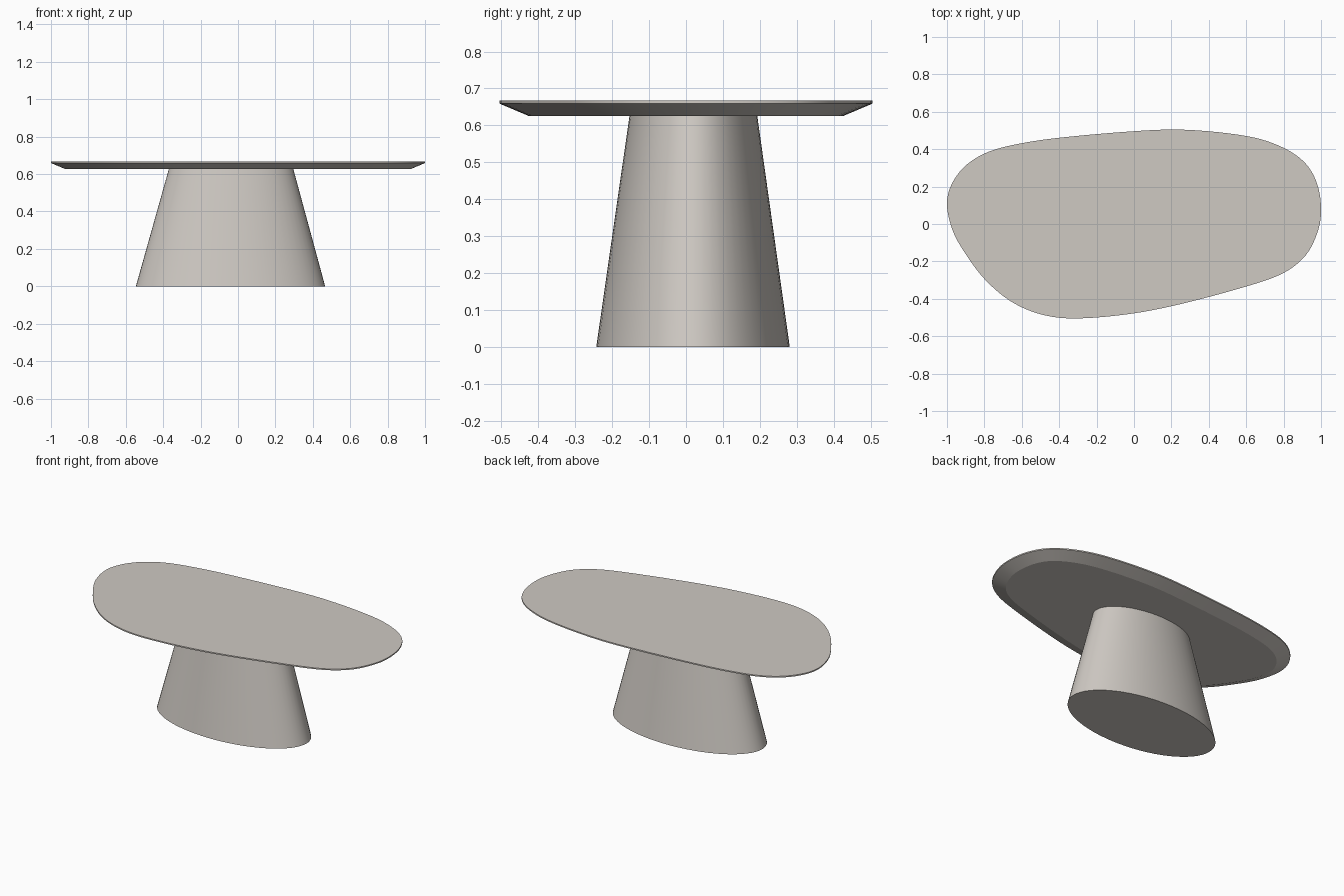
import bpy, bmesh, math
from mathutils import Vector

if "Cube" in bpy.data.objects:
    bpy.data.objects.remove(bpy.data.objects["Cube"])

stone = bpy.data.materials.new("warm_grey")
stone.diffuse_color = (0.62, 0.585, 0.545, 1)
stone.use_nodes = True
stone.node_tree.nodes["Principled BSDF"].inputs["Base Color"].default_value = stone.diffuse_color

# Tabletop outline, counter-clockwise from the right end
KEYS = [Vector(p) for p in [
    (1.0, .08), (.982, .21), (.92, .325), (.8, .41), (.62, .47), (.27, .507), (0, .498),
    (-.4, .463), (-.62, .43), (-.8, .38), (-.93, .285), (-1.0, .14), (-.97, -.03),
    (-.9, -.155), (-.8, -.29), (-.66, -.41), (-.5, -.48), (-.32, -.503), (0, -.475),
    (.27, -.42), (.62, -.325), (.8, -.26), (.92, -.165), (.985, -.03)]]


def smooth_loop(keys, steps=6):
    """Closed Hermite curve with chord-length tangents, lightly relaxed."""
    n, pts = len(keys), []
    for i in range(n):
        a, b, c, d = (keys[(i + k) % n] for k in (-1, 0, 1, 2))
        h = (c - b).length
        m0 = (c - a) * h / ((b - a).length + h)
        m1 = (d - b) * h / ((d - c).length + h)
        for s in range(steps):
            t = s / steps
            pts.append(b * (2*t**3 - 3*t**2 + 1) + m0 * (t**3 - 2*t**2 + t)
                       + c * (3*t**2 - 2*t**3) + m1 * (t**3 - t**2))
    n = len(pts)
    for _ in range(4):
        pts = [pts[i] * .5 + (pts[i - 1] + pts[(i + 1) % n]) * .25 for i in range(n)]
    # fit exactly to the overall size
    lo = [min(p[k] for p in pts) for k in (0, 1)]
    hi = [max(p[k] for p in pts) for k in (0, 1)]
    half = (1.0, .505)
    return [Vector([(2 * (p[k] - lo[k]) / (hi[k] - lo[k]) - 1) * half[k] for k in (0, 1)])
            for p in pts]


def inset(pts, dist):
    n, out = len(pts), []
    for i in range(n):
        t = (pts[(i + 1) % n] - pts[i - 1]).normalized()
        out.append(pts[i] + Vector((-t.y, t.x)) * dist)
    return out


def ellipse(cx, cy, rx, ry, n=64):
    return [Vector((cx + rx * math.cos(2 * math.pi * i / n),
                    cy + ry * math.sin(2 * math.pi * i / n))) for i in range(n)]


def loft(name, rings):
    """Closed solid through (outline, height) rings from bottom to top."""
    bm = bmesh.new()
    loops = [[bm.verts.new((p.x, p.y, z)) for p in pts] for pts, z in rings]
    for lo, hi in zip(loops, loops[1:]):
        n = len(lo)
        for i in range(n):
            j = (i + 1) % n
            bm.faces.new((lo[i], lo[j], hi[j], hi[i]))
    bm.faces.new(loops[0][::-1])
    bm.faces.new(loops[-1])
    me = bpy.data.meshes.new(name)
    bm.to_mesh(me)
    bm.free()
    me.materials.append(stone)
    ob = bpy.data.objects.new(name, me)
    bpy.context.collection.objects.link(ob)
    bpy.ops.object.select_all(action='DESELECT')
    ob.select_set(True)
    bpy.context.view_layer.objects.active = ob
    bpy.ops.object.shade_smooth_by_angle(angle=math.radians(20))
    return ob


# Tabletop: thin rim with an undercut bevel
edge = smooth_loop(KEYS)
loft("tabletop", [(inset(edge, .078), .626), (edge, .659), (edge, .667)])

# Tapered oval pedestal
loft("pedestal", [(ellipse(-.04, .019, .506, .262), 0),
                  (ellipse(-.037, .02, .333, .173), .626)])
